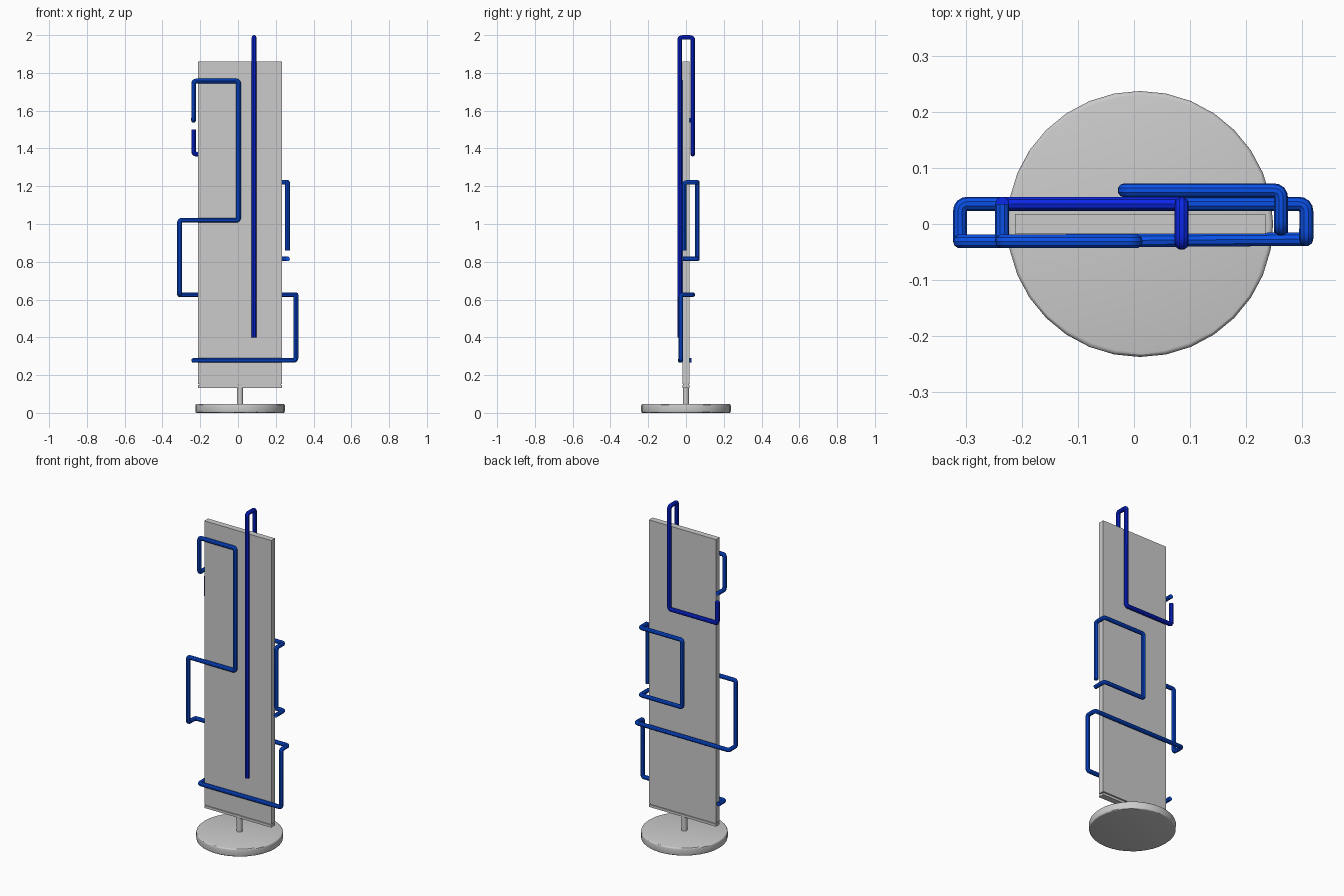
import bpy
from mathutils import Vector

if "Cube" in bpy.data.objects:
    bpy.data.objects.remove(bpy.data.objects["Cube"])

R = 0.0125  # tube radius


def material(name, color):
    m = bpy.data.materials.new(name)
    m.diffuse_color = color
    m.use_nodes = True
    m.node_tree.nodes["Principled BSDF"].inputs["Base Color"].default_value = m.diffuse_color
    return m


def box(name, lo, hi):
    lo, hi = Vector(lo), Vector(hi)
    bpy.ops.mesh.primitive_cube_add(size=1, location=(lo + hi) / 2)
    ob = bpy.context.object
    ob.name = name
    ob.scale = hi - lo
    bpy.ops.object.transform_apply(location=False, rotation=False, scale=True)
    return ob


def cylinder(name, r, z0, z1, bevel=0):
    bpy.ops.mesh.primitive_cylinder_add(vertices=32, radius=r, depth=z1 - z0,
                                        location=(0.011, 0, (z0 + z1) / 2))
    ob = bpy.context.object
    ob.name = name
    if bevel:
        b = ob.modifiers.new("bevel", 'BEVEL')
        b.width, b.segments = bevel, 3
        bpy.ops.object.modifier_apply(modifier="bevel")
    bpy.ops.object.shade_smooth_by_angle()
    return ob


def tube(name, corners, mat, fillet=0.014, steps=4):
    # Pipe along a polyline whose corners are rounded
    pts = [Vector(c) for c in corners]
    path = [pts[0]]
    for a, p, b in zip(pts, pts[1:], pts[2:]):
        u, v = (a - p).normalized(), (b - p).normalized()
        s, e = p + u * fillet, p + v * fillet
        for i in range(steps + 1):
            t = i / steps
            path.append(s * (1 - t) ** 2 + p * 2 * t * (1 - t) + e * t ** 2)
    path.append(pts[-1])
    cu = bpy.data.curves.new(name, 'CURVE')
    cu.dimensions = '3D'
    cu.bevel_depth = R
    cu.bevel_resolution = 3
    cu.use_fill_caps = True
    sp = cu.splines.new('POLY')
    sp.points.add(len(path) - 1)
    for q, p in zip(sp.points, path):
        q.co = (*p, 1)
    ob = bpy.data.objects.new(name, cu)
    bpy.context.collection.objects.link(ob)
    bpy.ops.object.select_all(action='DESELECT')
    ob.select_set(True)
    bpy.context.view_layer.objects.active = ob
    bpy.ops.object.convert(target='MESH')
    ob = bpy.context.object
    ob.data.materials.clear()
    ob.data.materials.append(mat)
    bpy.ops.object.shade_smooth_by_angle()


# Stand and panel
cylinder("base_disc", 0.237, 0.0, 0.047, 0.008)
cylinder("post", 0.016, 0.04, 0.15)
box("panel_bottom_rail", (-0.212, -0.018, 0.133), (0.234, 0.018, 0.148))
box("panel_core", (-0.205, -0.012, 0.14), (0.227, 0.012, 0.17))
box("panel", (-0.212, -0.018, 0.154), (0.234, 0.018, 1.86))

dark = material("dark_blue", (0.003, 0.02, 0.8, 1))
light = material("light_blue", (0.003, 0.08, 0.8, 1))

# Long tube: up the front, over the top, down the back and out to the left edge
tube("tall_tube", [(0.085, -0.034, 0.40), (0.085, -0.034, 1.9875),
                   (0.085, 0.036, 1.9875), (0.085, 0.036, 1.37),
                   (-0.235, 0.036, 1.37), (-0.235, 0.036, 1.50)], dark)

# Winding tube: wraps around both edges of the panel
tube("winding_tube", [(-0.235, 0.036, 1.548), (-0.235, -0.031, 1.548),
                      (-0.235, -0.031, 1.757), (0.003, -0.031, 1.757),
                      (0.003, -0.031, 1.02), (-0.31, -0.031, 1.02),
                      (-0.31, -0.031, 0.626), (-0.31, 0.036, 0.626),
                      (0.307, 0.036, 0.626), (0.307, -0.027, 0.626),
                      (0.307, -0.027, 0.278), (-0.235, -0.031, 0.278),
                      (-0.235, 0.028, 0.278)], light)

# Loop tube at the back, hooked around the right edge
tube("back_loop_tube", [(0.262, -0.009, 0.86), (0.262, -0.009, 1.22),
                        (0.262, 0.06, 1.22), (-0.017, 0.06, 1.22),
                        (-0.017, 0.06, 0.815), (0.262, 0.06, 0.815),
                        (0.262, -0.016, 0.815)], light)
